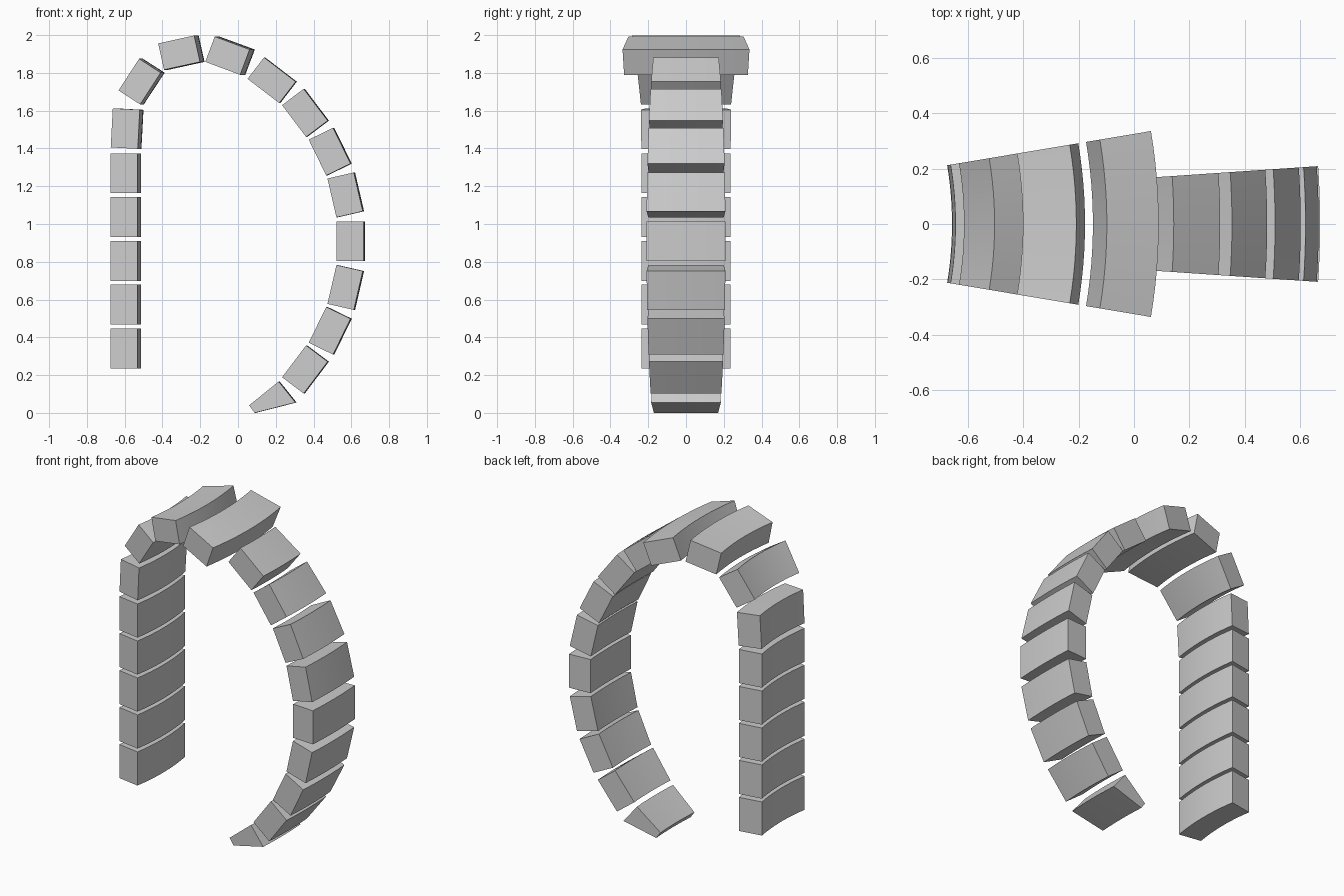
import bpy, bmesh
from math import sin, cos, radians
from mathutils import Matrix, Vector

cube = bpy.data.objects.get("Cube")
if cube:
    bpy.data.objects.remove(cube, do_unlink=True)

grey = bpy.data.materials.new("plain grey")
grey.use_nodes = True
colour = (0.6, 0.6, 0.6, 1)
grey.diffuse_color = colour
grey.node_tree.nodes["Principled BSDF"].inputs["Base Color"].default_value = colour

THICK = 0.143
STEPS = 12


def rectangle(x, z, tilt, length=0.211, thick=THICK):
    """Corners of a tilted rectangle in the xz plane."""
    a = radians(tilt)
    along = Vector((cos(a), sin(a))) * length / 2
    across = Vector((-sin(a), cos(a))) * thick / 2
    centre = Vector((x, z))
    return [centre - along - across, centre + along - across,
            centre + along + across, centre - along + across]


def swept_block(name, profile, pivot, half_angle):
    """Sweep an end-face profile round a vertical axis at x = pivot."""
    half = radians(half_angle)
    bm = bmesh.new()
    verts = [bm.verts.new((x, 0, z)) for x, z in profile]
    face = bm.faces.new(verts)
    axis = Vector((pivot, 0, 0))
    # Place the end face on its slanted plane, keeping its x positions
    for v in verts:
        r = (v.co.x - pivot) / cos(half)
        v.co = axis + Matrix.Rotation(-half, 3, 'Z') @ Vector((r, 0, v.co.z))
    start = face.copy()
    bmesh.ops.spin(bm, geom=[face] + face.verts[:] + face.edges[:], cent=axis,
                   axis=(0, 0, 1), angle=2 * half, steps=STEPS)
    bmesh.ops.remove_doubles(bm, verts=bm.verts[:], dist=0.0001)
    bmesh.ops.recalc_face_normals(bm, faces=bm.faces[:])
    mesh = bpy.data.meshes.new(name)
    bm.to_mesh(mesh)
    bm.free()
    mesh.materials.append(grey)
    obj = bpy.data.objects.new(name, mesh)
    bpy.context.collection.objects.link(obj)
    bpy.ops.object.select_all(action='DESELECT')
    obj.select_set(True)
    bpy.context.view_layer.objects.active = obj
    bpy.ops.object.shade_smooth_by_angle(angle=radians(20))


def right_block(name, profile):
    swept_block(name, profile, -1.94, 9.53)


def left_block(name, profile):
    swept_block(name, profile, -2.41, 3.89)


# Straight column
for i in range(5):
    right_block(f"column_block_{i + 1}", rectangle(-0.604, 0.341 + 0.232 * i, 90))

# Arch over the top
right_block("column_top_block", rectangle(-0.597, 1.505, 87, 0.207))
right_block("arch_block_1", rectangle(-0.521, 1.754, 57, 0.2, 0.136))
right_block("arch_block_2", rectangle(-0.312, 1.907, 12.5, 0.195))
right_block("arch_block_3", rectangle(-0.056, 1.891, -20.4, 0.197))

# Curved side, with its lower blocks mirrored about the middle one
MIDDLE = 0.909
left_block("side_block_middle", rectangle(0.594, MIDDLE, -90))
for name, x, z, tilt in (("outer", 0.354, 1.588, -53),
                         ("centre", 0.485, 1.383, -64),
                         ("inner", 0.567, 1.154, -77)):
    left_block(f"upper_side_block_{name}", rectangle(x, z, tilt))
    left_block(f"lower_side_block_{name}", rectangle(x, 2 * MIDDLE - z, -tilt))
left_block("upper_side_block_end", rectangle(0.178, 1.761, -37.5))

# Pointed tip
left_block("tip_block", [(0.059, 0.04), (0.088, 0), (0.304, 0.055), (0.215, 0.166)])
